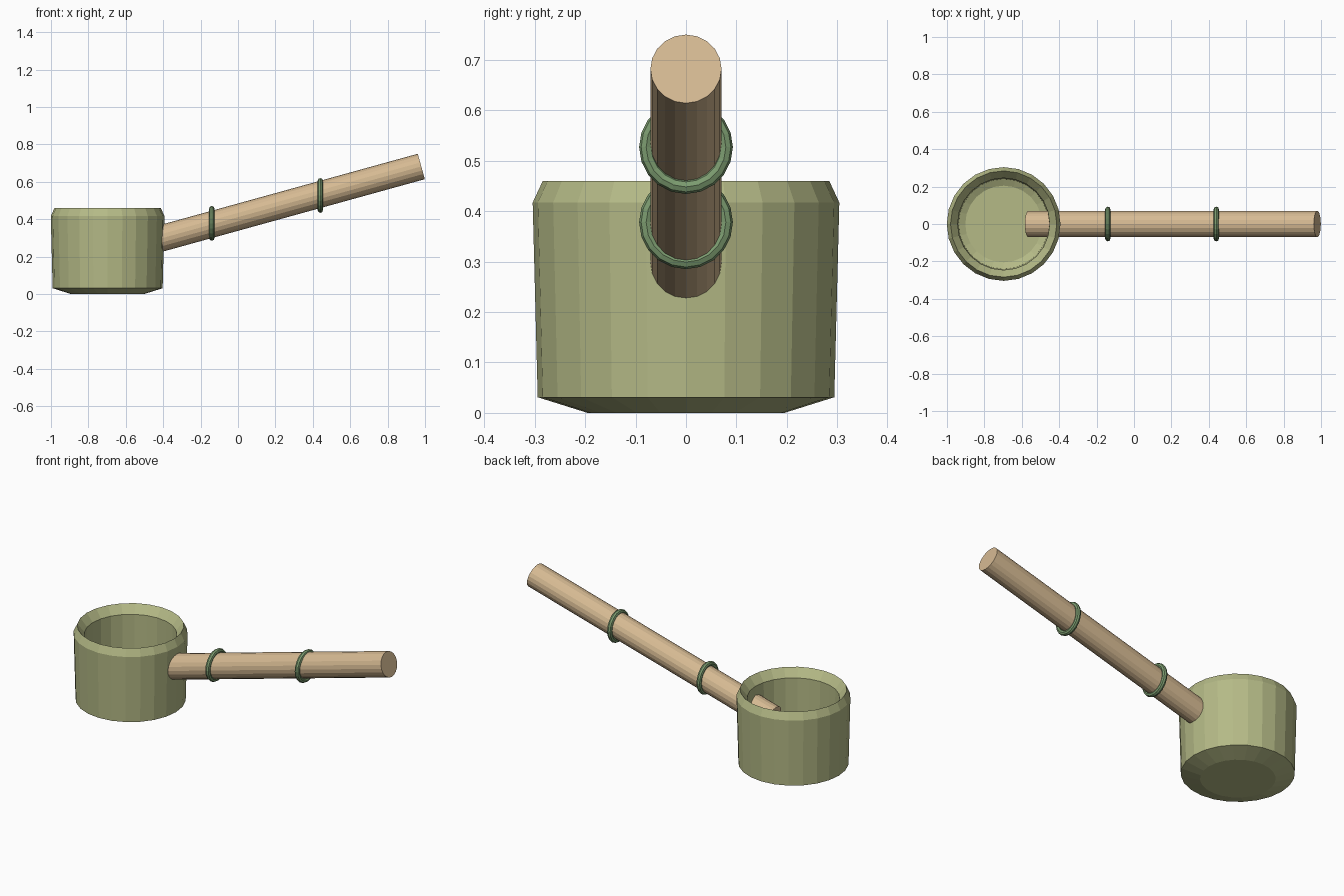
import bpy, bmesh
from math import cos, sin, pi, radians
from mathutils import Vector

if "Cube" in bpy.data.objects:
    bpy.data.objects.remove(bpy.data.objects["Cube"])


def material(name, rgb):
    m = bpy.data.materials.new(name)
    m.diffuse_color = (*rgb, 1)
    m.use_nodes = True
    m.node_tree.nodes["Principled BSDF"].inputs["Base Color"].default_value = m.diffuse_color
    return m


def lathe(name, profile, sides, mat, loc):
    """Revolve a (radius, z) profile and cap both ends."""
    bm = bmesh.new()
    rings = [[bm.verts.new((r * cos(2 * pi * i / sides), r * sin(2 * pi * i / sides), z))
              for i in range(sides)] for r, z in profile]
    for a, b in zip(rings, rings[1:]):
        for i in range(sides):
            j = (i + 1) % sides
            bm.faces.new((a[i], a[j], b[j], b[i]))
    bm.faces.new(rings[0])
    bm.faces.new(rings[-1])
    bmesh.ops.recalc_face_normals(bm, faces=bm.faces)
    me = bpy.data.meshes.new(name)
    bm.to_mesh(me)
    bm.free()
    ob = bpy.data.objects.new(name, me)
    bpy.context.collection.objects.link(ob)
    ob.location = loc
    me.materials.append(mat)
    return ob


bamboo = material("green_bamboo", (0.46, 0.49, 0.24))
wood = material("pale_wood", (0.67, 0.49, 0.29))
cord = material("green_band", (0.20, 0.33, 0.16))

# Cup: chamfered foot, outer wall, bevelled rim, inner wall and floor
lathe("cup", [(0.195, 0), (0.294, 0.031), (0.304, 0.417), (0.284, 0.46),
              (0.246, 0.412), (0.241, 0.078), (0.205, 0.06)],
      24, bamboo, (-0.697, 0, 0))

# Handle: sloping rod that passes through the cup wall
start, end = Vector((-0.565, 0, 0.255)), Vector((0.98, 0, 0.682))
axis = end - start
handle = lathe("handle", [(0.0705, 0), (0.0705, axis.length)], 20, wood, start)
handle.rotation_euler = axis.to_track_quat('Z', 'Y').to_euler()

# Upright bands around the handle
for i, (x, z) in enumerate([(-0.14, 0.378), (0.44, 0.527)]):
    bpy.ops.mesh.primitive_torus_add(major_radius=0.079, minor_radius=0.014,
                                     major_segments=20, minor_segments=8,
                                     location=(x, 0, z), rotation=(0, radians(90), 0))
    ring = bpy.context.object
    ring.name = f"handle_band_{i + 1}"
    ring.data.materials.append(cord)
